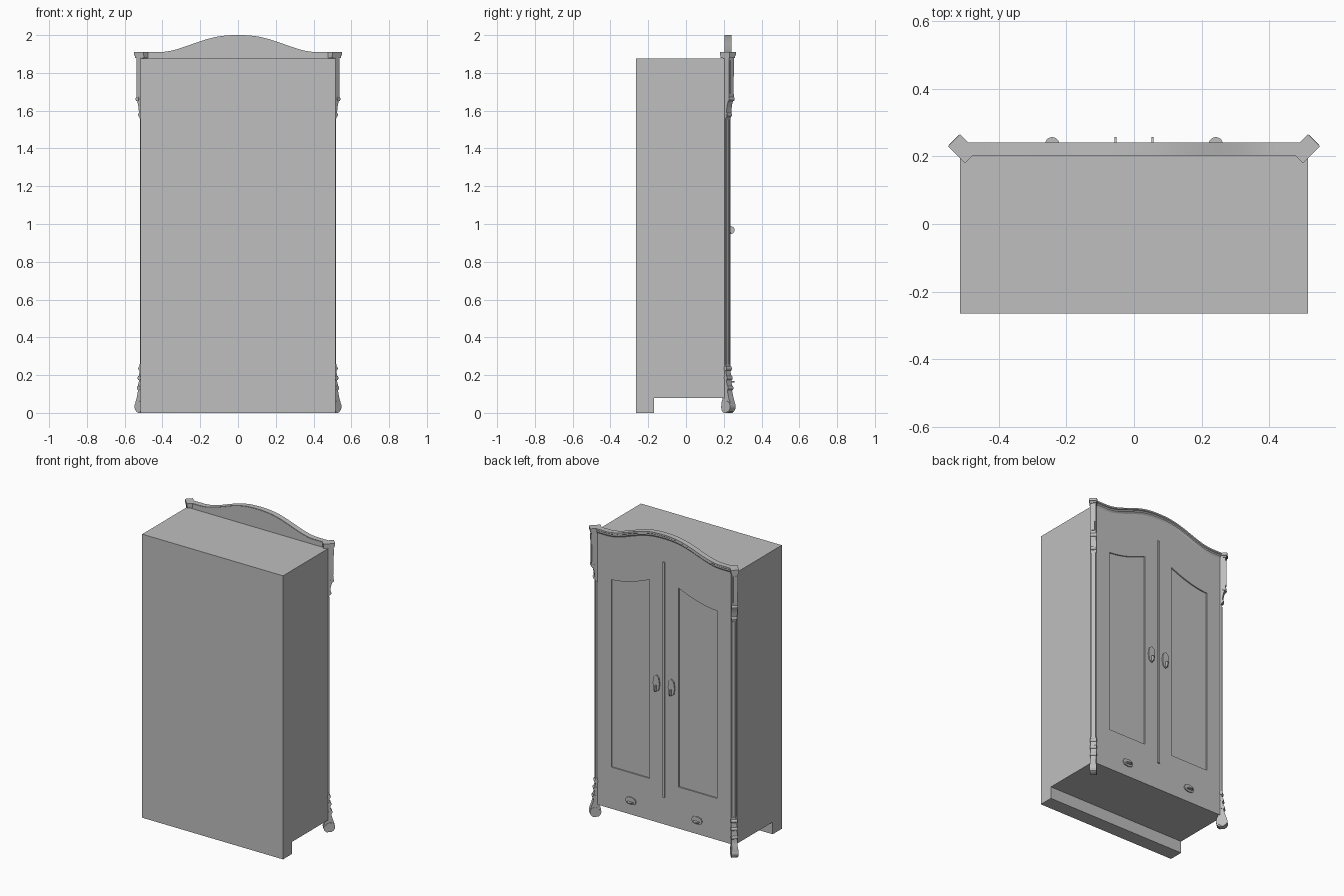
import bpy, bmesh, math

if "Cube" in bpy.data.objects:
    bpy.data.objects.remove(bpy.data.objects["Cube"])

mat = bpy.data.materials.new("plain grey")
mat.use_nodes = True
GREY = (0.52, 0.52, 0.52, 1)
mat.diffuse_color = GREY
mat.node_tree.nodes["Principled BSDF"].inputs["Base Color"].default_value = GREY


def finish(bm, name, mirror=False, smooth=False):
    bmesh.ops.recalc_face_normals(bm, faces=bm.faces)
    mesh = bpy.data.meshes.new(name)
    bm.to_mesh(mesh)
    bm.free()
    mesh.materials.append(mat)
    obj = bpy.data.objects.new(name, mesh)
    bpy.context.collection.objects.link(obj)
    if mirror:
        obj.modifiers.new("Mirror", 'MIRROR')
    if smooth:
        bpy.ops.object.select_all(action='DESELECT')
        obj.select_set(True)
        bpy.context.view_layer.objects.active = obj
        bpy.ops.object.shade_smooth_by_angle(angle=math.radians(35))
    return obj


def loft(name, rings, mirror=False, smooth=False):
    """Skin matching closed rings of points and cap both ends."""
    bm = bmesh.new()
    rows = [[bm.verts.new(p) for p in ring] for ring in rings]
    for a, b in zip(rows, rows[1:]):
        for i in range(len(a)):
            j = (i + 1) % len(a)
            bm.faces.new((a[i], a[j], b[j], b[i]))
    bm.faces.new(rows[0])
    bm.faces.new(rows[-1])
    return finish(bm, name, mirror, smooth)


def box(name, x0, x1, y0, y1, z0, z1, mirror=False):
    ring = lambda z: [(x0, y0, z), (x1, y0, z), (x1, y1, z), (x0, y1, z)]
    return loft(name, [ring(z0), ring(z1)], mirror)


# Carcass and rear plinth
box("carcass", -.515, .515, -.265, .204, .08, 1.875)
box("rear_plinth", -.515, .515, -.265, -.17, 0, .08)


# Arched front board with chamfered corners
def crown(x):
    t = min(abs(x) / .42, 1) ** 1.2
    return 1.91 + .045 * (math.cos(math.pi * t) + 1)


STEPS = 48
arch_x = [-.45 + .9 * i / STEPS for i in range(STEPS + 1)]


def board_ring(w, y):
    edge = [-w] + arch_x + [w]
    return [(-w, y, .08)] + [(x, y, crown(x) - .003) for x in edge] + [(w, y, .08)]


FACE = .228
front_board = loft("front_board", [board_ring(.515, .203), board_ring(.49, FACE)])

# Cornice following the arch
moulding = [(0, .205), (0, .241), (-.010, .241), (-.014, .236),
            (-.024, .236), (-.030, .231), (-.038, .227), (-.038, .205)]
loft("cornice", [[(x, y, crown(x) + dz) for dz, y in moulding]
                 for x in [-.495] + arch_x + [.495]], smooth=True)


# Door panels, with tops sweeping up towards the middle
def panel_outline(y):
    pts = [(.386, y, .355), (.106, y, .355)]
    for i in range(13):
        t = i / 12
        pts.append((.106 + .28 * t, y, 1.595 + .075 * (1 - t) ** 1.7))
    return pts


cutter = loft("panel_cutter", [panel_outline(.214), panel_outline(.26)], mirror=True)
cutter.hide_render = True
cutter.hide_set(True)
cut = front_board.modifiers.new("Panel openings", 'BOOLEAN')
cut.operation = 'DIFFERENCE'
cut.solver = 'EXACT'
cut.object = cutter

bm = bmesh.new()
field = bm.faces.new([bm.verts.new(p) for p in panel_outline(FACE)])
bm.normal_update()
if field.normal.y < 0:
    field.normal_flip()
for thickness, depth in ((.004, .006), (.008, 0), (.005, -.012), (.006, 0),
                         (.004, .003), (.018, -.005)):
    bmesh.ops.inset_region(bm, faces=[field], thickness=thickness, depth=depth)
finish(bm, "door_panel", mirror=True)

# Cover strip between the doors
box("door_strip", -.007, .007, .22, .236, .26, 1.815)


# Corner ornaments set diagonally: r runs outwards, v runs sideways
def corner(r, v, z):
    s = math.sqrt(.5)
    return (.5 + (r - v) * s, .215 + (r + v) * s, z)


def diagonal(name, profile, half):
    return loft(name, [[corner(r, v, z) for r, z in profile] for v in (-half, half)],
                mirror=True, smooth=True)


def roll(name, r, z, radius, half):
    ring = [(r + radius * math.cos(a), z + radius * math.sin(a))
            for a in (math.tau * i / 20 for i in range(20))]
    return diagonal(name, ring, half)


def block(name, r0, r1, z0, z1, half):
    return diagonal(name, [(r0, z0), (r1, z0), (r1, z1), (r0, z1)], half)


block("post_cap", -.025, .046, 1.893, 1.91, .025)
block("post_cap_step", -.025, .042, 1.880, 1.894, .022)
diagonal("post_bracket", [(-.01, 1.882), (.036, 1.882), (.035, 1.70), (.036, 1.675),
                          (.032, 1.655), (.024, 1.635), (.019, 1.61), (.017, 1.59),
                          (.013, 1.565), (.008, 1.55), (-.01, 1.55)], .018)
diagonal("bracket_face", [(.02, 1.865), (.040, 1.865), (.039, 1.69), (.02, 1.69)], .010)
roll("bracket_scroll", .028, 1.662, .012, .020)
roll("bracket_lower_scroll", .013, 1.578, .011, .017)

# Slim fluted column
block("column", -.01, .008, .24, 1.56, .016)
for side in (-1, 1):
    rail = [(.004, .25), (.013, .25), (.013, 1.55), (.004, 1.55)]
    loft("column_rail", [[corner(r, side * v, z) for r, z in rail] for v in (.007, .014)],
         mirror=True)

# Carved feet
diagonal("foot_stem", [(-.012, .26), (.010, .26), (.015, .235), (.012, .215),
                       (.020, .19), (.017, .165), (.026, .14), (.024, .115),
                       (.032, .085), (.043, .055), (.045, .03), (.038, .008),
                       (.024, 0), (-.004, 0), (-.018, .01), (-.023, .03),
                       (-.02, .055), (-.012, .075)], .018)
for z, r in ((.235, .008), (.185, .013), (.132, .019)):
    roll("foot_scroll", r, z, .012, .020)
roll("foot_ball", .017, .033, .030, .021)


# Key plates and keys on doors and drawers
def key_plate(name, cx, cz, w, h):
    shape = []
    for i in range(24):
        a = math.tau * i / 24
        k = 1 + .10 * math.cos(4 * a)
        c, s = math.cos(a), math.sin(a)
        m = max(abs(c), abs(s)) ** .8
        shape.append((cx + w * k * c / m * .92, cz + h * k * s / m * .92))
    loft(name, [[(x, y, z) for x, z in shape] for y in (.225, .235)], mirror=True)


def key(name, cx, cz, upright):
    bm = bmesh.new()
    bmesh.ops.create_cone(bm, cap_ends=True, segments=20, radius1=.021,
                          radius2=.021, depth=.006)
    for v in bm.verts:
        x, y, z = v.co
        if upright:
            x, z = z, x
        v.co = (cx + x, .236 + y, cz + z)
    finish(bm, name, mirror=True, smooth=True)


key_plate("door_key_plate", .055, 1.0, .024, .054)
key("door_key", .055, .968, True)
key_plate("drawer_key_plate", .242, .172, .038, .024)
key("drawer_key", .242, .165, False)
